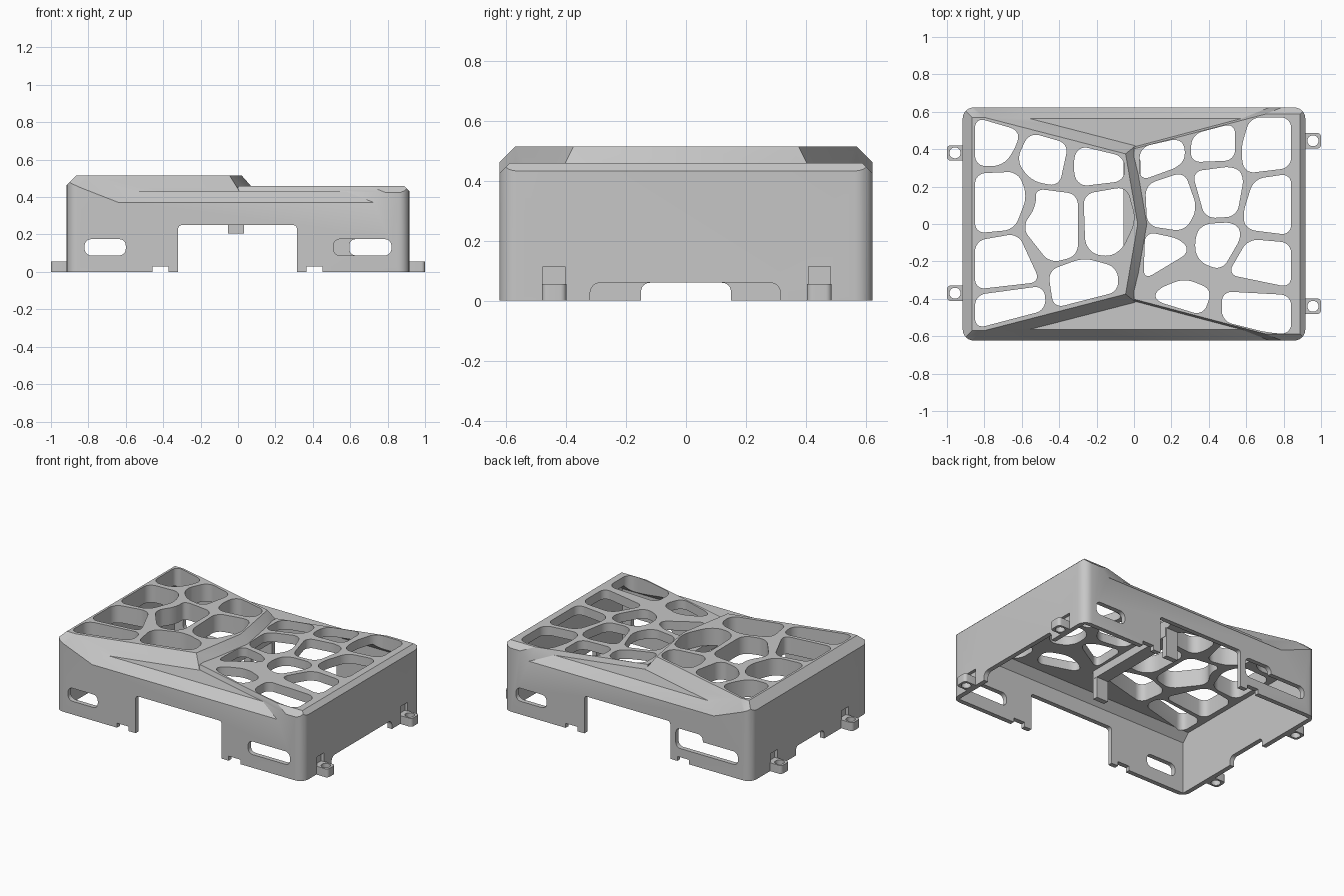
import bpy, bmesh
from mathutils import Vector

if "Cube" in bpy.data.objects:
    bpy.data.objects.remove(bpy.data.objects["Cube"], do_unlink=True)

grey = bpy.data.materials.new("plain_grey")
grey.use_nodes = True
grey.diffuse_color = (0.57, 0.57, 0.57, 1)
grey.node_tree.nodes["Principled BSDF"].inputs["Base Color"].default_value = (0.57, 0.57, 0.57, 1)


def make_object(name, bm):
    bmesh.ops.recalc_face_normals(bm, faces=bm.faces)
    mesh = bpy.data.meshes.new(name)
    bm.to_mesh(mesh)
    bm.free()
    mesh.materials.append(grey)
    obj = bpy.data.objects.new(name, mesh)
    bpy.context.collection.objects.link(obj)
    return obj


def rounded(points, radius, steps=6):
    """Outline with every corner replaced by a near-circular arc."""
    corners = [Vector(p) for p in points]
    result = []
    for i, corner in enumerate(corners):
        ends = []
        for other in (corners[i - 1], corners[(i + 1) % len(corners)]):
            edge = other - corner
            ends.append(corner + edge.normalized() * min(radius, edge.length * 0.48))
        for k in range(steps + 1):
            t = k / steps
            a, b, c = (1 - t) ** 2, 1.5 * t * (1 - t), t * t
            result.append((ends[0] * a + corner * b + ends[1] * c) / (a + b + c))
    return result


def prism(name, points, low, high, axis="z", radius=0.0):
    """Outline extruded between two positions along an axis."""
    place = {"x": lambda u, v, w: (w, u, v),
             "y": lambda u, v, w: (u, w, v),
             "z": lambda u, v, w: (u, v, w)}[axis]
    outline = rounded(points, radius) if radius else points
    bm = bmesh.new()
    rings = [[bm.verts.new(place(u, v, w)) for u, v in outline] for w in (low, high)]
    bm.faces.new(rings[0])
    bm.faces.new(rings[1])
    for i in range(len(outline)):
        bm.faces.new((rings[0][i - 1], rings[0][i], rings[1][i], rings[1][i - 1]))
    return make_object(name, bm)


def rect(u0, u1, v0, v1):
    return [(u0, v0), (u1, v0), (u1, v1), (u0, v1)]


def raised_plate(name, top, foot, z_top, z_foot=0.43, z_low=0.33):
    """Sloped-sided plate, mirrored in y, with its slopes carried downwards."""
    bm = bmesh.new()
    grow = (z_top - z_low) / (z_top - z_foot)
    for (tx, ty), (fx, fy) in zip(top, foot):
        for side in (1, -1):
            bm.verts.new((tx, side * ty, z_top))
            bm.verts.new((tx + (fx - tx) * grow, side * (ty + (fy - ty) * grow), z_low))
    bmesh.ops.remove_doubles(bm, verts=bm.verts, dist=0.0001)
    bmesh.ops.convex_hull(bm, input=bm.verts)
    return make_object(name, bm)


helpers = []


def combine(target, tool, operation="DIFFERENCE"):
    mod = target.modifiers.new(tool.name, "BOOLEAN")
    mod.operation = operation
    mod.solver = "EXACT"
    mod.object = tool
    tool.hide_render = True
    helpers.append(tool)


def bake(target):
    """Make the stacked cuts permanent and clear the helpers away."""
    graph = bpy.context.evaluated_depsgraph_get()
    target.data = bpy.data.meshes.new_from_object(target.evaluated_get(graph))
    target.modifiers.clear()
    for tool in helpers:
        bpy.data.objects.remove(tool, do_unlink=True)
    helpers.clear()


def smooth(obj):
    bpy.ops.object.select_all(action="DESELECT")
    obj.select_set(True)
    bpy.context.view_layer.objects.active = obj
    bpy.ops.object.shade_smooth_by_angle(angle=0.5)


# Shell: chamfered bar, plus a high and a low plate, trimmed to a rounded box
cover = prism("cover", [(-0.8, -0.1), (0.8, -0.1), (0.8, 0.195), (0.565, 0.43),
                        (-0.565, 0.43), (-0.8, 0.195)], -1.2, 1.2, "x")
combine(cover, raised_plate("high_plate",
        [(-0.865, 0.57), (-0.8, 0.57), (-0.045, 0.375), (0.02, 0)],
        [(-0.95, 0.655), (-0.89, 0.645), (0.008, 0.418), (0.095, 0)], 0.515), "UNION")
combine(cover, raised_plate("low_plate",
        [(0.887, 0.587), (0.7, 0.587), (0, 0.402)],
        [(0.919, 0.617), (0.7, 0.597), (0, 0.412)], 0.46), "UNION")
combine(cover, prism("trim", rect(-0.916, 0.916, -0.623, 0.623), 0, 0.7, "z", 0.06), "INTERSECT")
combine(cover, prism("cavity", [(-0.592, -0.2), (0.592, -0.2), (0.592, 0.35), (0.542, 0.4),
                                (-0.542, 0.4), (-0.592, 0.35)], -0.885, 0.885, "x"))

# Web of openings in the two plates, in hundredths
high_cells = [
    [(-85, 57), (-61, 50), (-63, 41), (-70, 31), (-85, 31)],
    [(-56, 49), (-35, 43), (-40, 20), (-55, 23), (-63, 34)],
    [(-30, 42), (-5, 36), (-5, 23), (-30, 20), (-33, 31)],
    [(-85, 27), (-62, 28), (-57, 15), (-64, -3), (-85, -5)],
    [(-53, 19), (-30, 16), (-30, -17), (-45, -21), (-60, -2), (-52, 10)],
    [(-27, 16), (-4, 20), (1, 2), (-7, -15), (-17, -18), (-26, -13)],
    [(-85, -9), (-62, -5), (-50, -31), (-85, -35)],
    [(-46, -25), (-27, -18), (-9, -23), (-8, -36), (-43, -45)],
    [(-85, -38), (-48, -33), (-47, -46), (-85, -56)],
]
low_cells = [
    [(3, 41), (25, 46), (28, 38), (25, 31), (3, 23)],
    [(31, 48), (54, 54), (54, 34), (30, 33)],
    [(62, 57), (84, 57), (84, 30), (59, 27), (57, 40)],
    [(6, 21), (27, 28), (34, 8), (27, -4), (7, -1)],
    [(31, 28), (53, 31), (59, 26), (55, 4), (38, 3)],
    [(64, 24), (84, 27), (84, -6), (60, -3), (58, 5)],
    [(6, -4), (25, -8), (30, -15), (5, -30)],
    [(36, 0), (54, 1), (58, -6), (47, -25), (34, -20), (32, -9)],
    [(61, -8), (84, -10), (84, -34), (50, -27)],
    [(27, -29), (42, -35), (37, -49), (11, -41), (12, -35)],
    [(47, -36), (84, -38), (84, -59), (71, -58), (47, -52)],
]
for cell in high_cells + low_cells:
    combine(cover, prism("cell", [(x / 100, y / 100) for x, y in cell], 0.3, 0.6, "z", 0.055))

# Wide cable opening and small notches, through both long walls
combine(cover, prism("wide_opening", rect(-0.32, 0.315, -0.1, 0.25), -0.8, 0.8, "y", 0.02))
for x in (-0.415, 0.41):
    combine(cover, prism("notch", rect(x - 0.043, x + 0.043, -0.1, 0.03), -0.8, 0.8, "y"))

# Slots in the long walls: left edge, right edge, top, wall side
for x0, x1, top, side in ((-0.82, -0.6, 0.175, -1), (0.51, 0.82, 0.175, -1),
                          (0.595, 0.82, 0.175, 1), (-0.82, -0.38, 0.175, 1),
                          (-0.56, -0.36, 0.22, 1)):
    wall = sorted((side * 0.5, side * 0.7))
    combine(cover, prism("slot", rect(x0, x1, 0.088, top), *wall, "y", 0.035))

# Low openings in the end walls
combine(cover, prism("end_opening", rect(-0.32, 0.315, -0.1, 0.06), 0.8, 1.0, "x", 0.035))
combine(cover, prism("end_opening", rect(-0.15, 0.15, -0.1, 0.06), -1.0, -0.8, "x", 0.03))

# Screw tabs with a shallow pocket in the wall above each
tab_places = [(1, 0.445), (1, -0.44), (-1, 0.38), (-1, -0.37)]
for side, y in tab_places:
    span = sorted((side * 0.895, side * 0.95))
    combine(cover, prism("pocket", rect(y - 0.037, y + 0.037, 0.05, 0.115), *span, "x"))
bake(cover)
smooth(cover)

for side, y in tab_places:
    xs = sorted((side * 0.89, side))
    tab = prism("screw_tab", rect(*xs, y - 0.041, y + 0.041), 0, 0.056, "z", 0.02)
    hole = rect(side * 0.957 - 0.029, side * 0.957 + 0.029, y - 0.029, y + 0.029)
    combine(tab, prism("screw_hole", hole, -0.1, 0.2, "z", 0.029))
    bake(tab)
    smooth(tab)

# Inner rib under the ridge, with a hanging clip at each end
prism("inner_rib", rect(-0.055, 0.035, -0.34, 0.34), 0.345, 0.405)
for side in (-1, 1):
    ys = sorted((side * 0.31, side * 0.345))
    prism("hanging_clip", rect(-0.053, 0.033, *ys), 0.205, 0.404)
